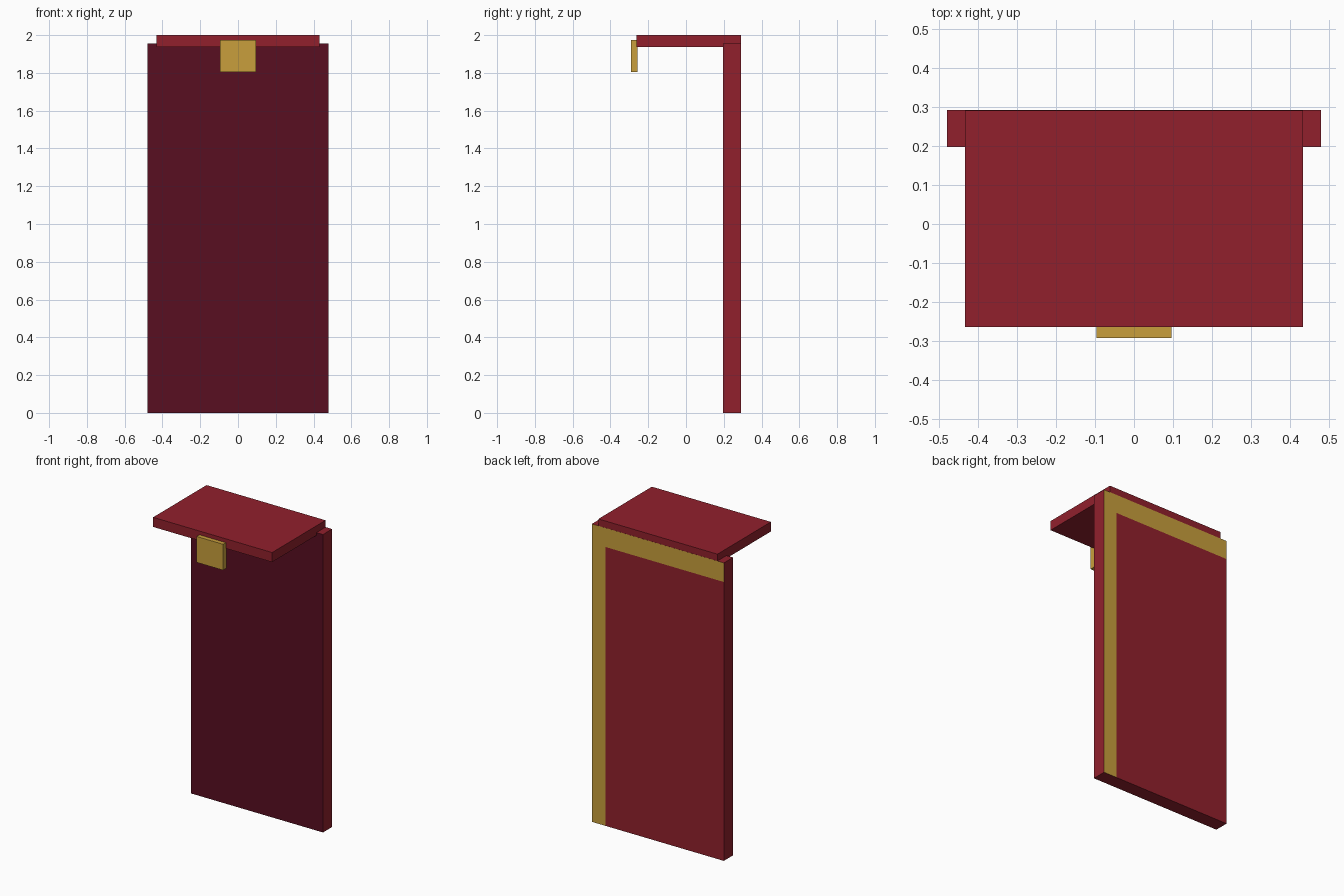
import bpy
import bmesh
from mathutils import Vector

if "Cube" in bpy.data.objects:
    bpy.data.objects.remove(bpy.data.objects["Cube"])


def material(name, rgb):
    m = bpy.data.materials.new(name)
    m.diffuse_color = (*rgb, 1.0)
    m.use_nodes = True
    m.node_tree.nodes["Principled BSDF"].inputs["Base Color"].default_value = m.diffuse_color
    return m


RED = material("red", (0.283, 0.0144, 0.0252))
MAROON = material("dark maroon", (0.098, 0.0044, 0.0152))
GOLD = material("gold", (0.578, 0.345, 0.045))


def box(name, lo, hi, mats, paint=None):
    """Box between two corners; paint(bm) may cut and colour its faces."""
    lo, hi = Vector(lo), Vector(hi)
    bm = bmesh.new()
    bmesh.ops.create_cube(bm, size=1)
    bmesh.ops.scale(bm, vec=hi - lo, verts=bm.verts)
    bmesh.ops.translate(bm, vec=(lo + hi) / 2, verts=bm.verts)
    if paint:
        paint(bm)
    mesh = bpy.data.meshes.new(name)
    bm.to_mesh(mesh)
    bm.free()
    for m in mats:
        mesh.materials.append(m)
    obj = bpy.data.objects.new(name, mesh)
    bpy.context.collection.objects.link(obj)
    return obj


STRIP_X, STRIP_Z = 0.381, 1.83   # inner edges of the gold trim


def paint_panel(bm):
    # cut the trim outline, then colour faces by direction and position
    for co, no in (((STRIP_X, 0, 0), (1, 0, 0)), ((0, 0, STRIP_Z), (0, 0, 1))):
        geom = bm.verts[:] + bm.edges[:] + bm.faces[:]
        bmesh.ops.bisect_plane(bm, geom=geom, plane_co=co, plane_no=no)
    bm.normal_update()
    for f in bm.faces:
        c = f.calc_center_median()
        if f.normal.y < -0.5:
            f.material_index = 1
        elif f.normal.y > 0.5 and (c.x > STRIP_X or c.z > STRIP_Z):
            f.material_index = 2


# upright panel: maroon front, gold corner trim on the back
box("upright_panel", (-0.479, 0.197, 0), (0.479, 0.2915, 1.955),
    (RED, MAROON, GOLD), paint_panel)

# flat flap projecting forward from the top
box("top_flap", (-0.432, -0.263, 1.937), (0.432, 0.2908, 2.0), (RED,))

# clasp hanging from the front edge of the flap
box("clasp", (-0.096, -0.2915, 1.805), (0.096, -0.257, 1.975), (GOLD,))
